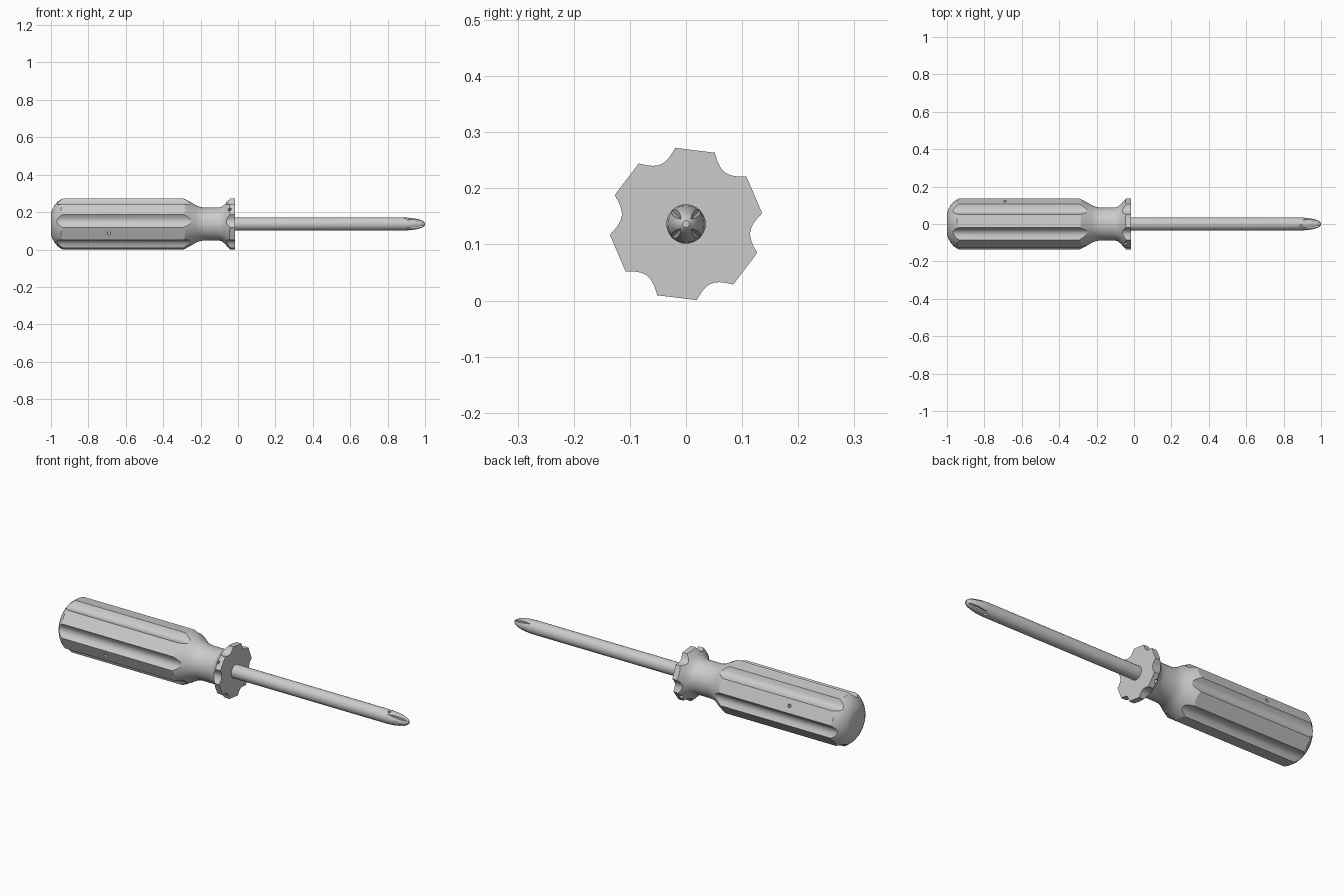
import bpy, bmesh, math
from mathutils import Matrix, Vector

cube = bpy.data.objects.get("Cube")
if cube:
    bpy.data.objects.remove(cube, do_unlink=True)

AXIS_Z = 0.1365   # height of the tool's long axis
CORNER = 0.137    # radius of the twelve handle corners
TURN = 23         # angle of the first flat face, in degrees


def make_material(name, rgb):
    mat = bpy.data.materials.new(name)
    mat.use_nodes = True
    mat.diffuse_color = (*rgb, 1)
    mat.node_tree.nodes["Principled BSDF"].inputs["Base Color"].default_value = (*rgb, 1)
    return mat


grey = make_material("plain grey", (0.6, 0.6, 0.6))


def radial(deg):
    a = math.radians(deg)
    return Vector((0, math.cos(a), math.sin(a)))


def finish(name, bm):
    bmesh.ops.recalc_face_normals(bm, faces=bm.faces)
    mesh = bpy.data.meshes.new(name)
    bm.to_mesh(mesh)
    bm.free()
    mesh.materials.append(grey)
    obj = bpy.data.objects.new(name, mesh)
    bpy.context.collection.objects.link(obj)
    return obj


def skin(name, rings):
    """Join closed rings of points into a capped solid."""
    bm = bmesh.new()
    loops = [[bm.verts.new(p) for p in ring] for ring in rings]
    n = len(loops[0])
    for a, b in zip(loops, loops[1:]):
        for i in range(n):
            j = (i + 1) % n
            bm.faces.new((a[i], a[j], b[j], b[i]))
    bm.faces.new(loops[0])
    bm.faces.new(loops[-1])
    return finish(name, bm)


def lathe(name, profile, sides):
    return skin(name, [[Vector((x, 0, AXIS_Z)) + radial(360 * i / sides) * r
                        for i in range(sides)] for x, r in profile])


def rod(name, centre, direction, radius, length, sides=16, side_axis=None):
    """Cylinder along a direction, with its first corner along side_axis."""
    w = direction.normalized()
    u = (side_axis or w.orthogonal()).normalized()
    v = w.cross(u)
    rot = Matrix((u, v, w)).transposed().to_4x4()
    bm = bmesh.new()
    bmesh.ops.create_cone(bm, cap_ends=True, segments=sides, radius1=radius,
                          radius2=radius, depth=length,
                          matrix=Matrix.Translation(centre) @ rot)
    return finish(name, bm)


def combine(obj, tool, operation):
    mod = obj.modifiers.new("cut", "BOOLEAN")
    mod.object, mod.operation, mod.solver = tool, operation, "EXACT"
    bpy.context.view_layer.objects.active = obj
    bpy.ops.object.modifier_apply(modifier=mod.name)
    bpy.data.objects.remove(tool, do_unlink=True)


# Handle: a turned shape trimmed by a section of six flats and six scallops
handle = lathe("handle", [
    (-1.0, 0.055), (-0.993, 0.078), (-0.98, 0.1), (-0.965, 0.118), (-0.945, 0.133),
    (-0.92, 0.145), (-0.31, 0.145), (-0.285, 0.134), (-0.255, 0.118), (-0.225, 0.1),
    (-0.205, 0.092), (-0.185, 0.088), (-0.1, 0.088), (-0.085, 0.093), (-0.068, 0.108),
    (-0.052, 0.126), (-0.035, 0.145), (0.02, 0.145)], 72)

section = []
for k in range(6):
    middle = TURN + 60 * k
    section.append(radial(middle - 15) * CORNER)
    start, end = radial(middle + 15) * CORNER, radial(middle + 45) * CORNER
    inward = -radial(middle + 30)
    for i in range(10):
        t = i / 10
        section.append(start.lerp(end, t) + inward * 0.017 * math.sin(math.pi * t))
prism = skin("section_cutter", [[p + Vector((x, 0, AXIS_Z)) for p in section]
                                for x in (-1.1, -0.015)])
combine(handle, prism, "INTERSECT")

# Cross holes through the grip and the collar
for x, deg in ((-0.69, TURN), (-0.044, TURN + 120)):
    combine(handle, rod("hole_cutter", Vector((x, 0, AXIS_Z)), radial(deg), 0.009, 0.5),
            "DIFFERENCE")

# Shaft with a rounded tip
shaft = lathe("shaft", [(-0.04, 0.035), (0.89, 0.035), (0.925, 0.0325), (0.955, 0.028),
                        (0.98, 0.021), (0.993, 0.014), (1.0, 0.006)], 32)
combine(shaft, rod("hole_cutter", Vector((0.893, 0, AXIS_Z)), radial(108), 0.007, 0.2),
        "DIFFERENCE")

# Four tapering flutes form the cross tip
for k in range(4):
    out = radial(45 + 90 * k)
    along = Vector((0.12, 0, 0)) - out * 0.026
    side = out.cross(along)
    normal = along.cross(side).normalized()
    apex = Vector((0.95, 0, AXIS_Z)) + out * 0.022
    combine(shaft, rod("flute_cutter", apex + normal * 0.03, along, 0.03, 0.3, 4, normal),
            "DIFFERENCE")

# Smooth the turned surfaces, keep the edges crisp
for obj in (handle, shaft):
    bpy.ops.object.select_all(action="DESELECT")
    obj.select_set(True)
    bpy.context.view_layer.objects.active = obj
    bpy.ops.object.shade_smooth_by_angle(angle=math.radians(25))
